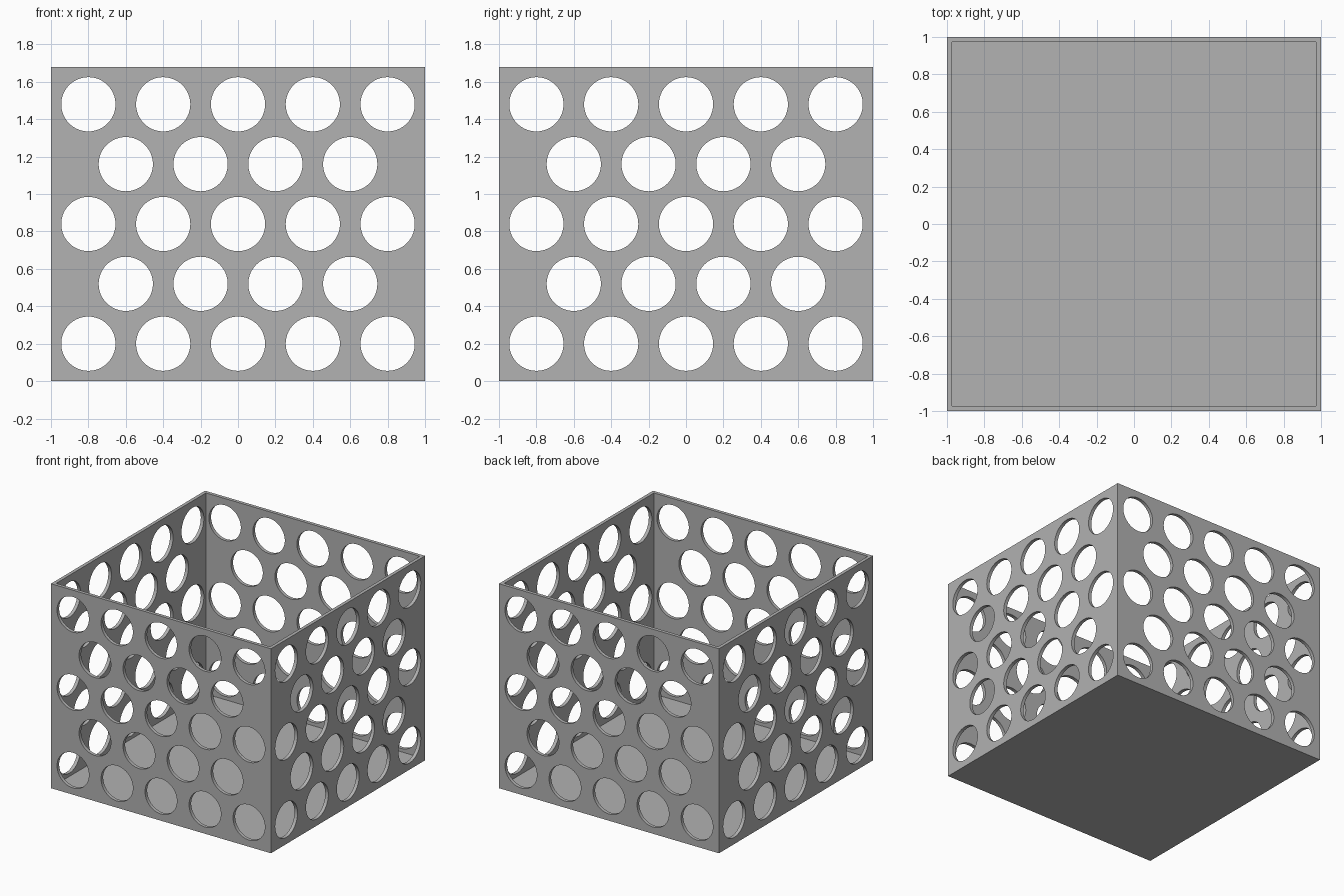
import bpy, bmesh, math
from mathutils import Matrix, Vector

if "Cube" in bpy.data.objects:
    bpy.data.objects.remove(bpy.data.objects["Cube"], do_unlink=True)

HEIGHT, WALL, RADIUS = 1.68, 0.028, 0.145
PITCH_X, PITCH_Z, FIRST_Z = 0.4, 0.32, 0.2

grey = bpy.data.materials.new("plain grey")
grey.use_nodes = True
grey.diffuse_color = (0.445, 0.445, 0.445, 1)
grey.node_tree.nodes["Principled BSDF"].inputs["Base Color"].default_value = grey.diffuse_color


def make_object(name, bm):
    mesh = bpy.data.meshes.new(name)
    bm.normal_update()
    bm.to_mesh(mesh)
    bm.free()
    mesh.materials.append(grey)
    obj = bpy.data.objects.new(name, mesh)
    bpy.context.collection.objects.link(obj)
    return obj


# Open box: a block whose top is inset and pushed down to the floor
bm = bmesh.new()
bmesh.ops.create_cube(bm, size=2)
for v in bm.verts:
    v.co.z = HEIGHT if v.co.z > 0 else 0
bm.normal_update()
top = max(bm.faces, key=lambda f: f.calc_center_median().z)
bmesh.ops.inset_region(bm, faces=[top], thickness=WALL, use_even_offset=True)
floor = bmesh.ops.extrude_discrete_faces(bm, faces=[top])["faces"][0]
bmesh.ops.translate(bm, verts=floor.verts, vec=Vector((0, 0, WALL - HEIGHT)))
basket = make_object("basket", bm)


# Staggered rods that punch the holes through two opposite walls
def hole_cutter(name, turn):
    bm = bmesh.new()
    for row in range(5):
        count = 5 - row % 2
        for i in range(count):
            x = (i - (count - 1) / 2) * PITCH_X
            z = FIRST_Z + row * PITCH_Z
            place = (Matrix.Rotation(turn, 4, 'Z') @ Matrix.Translation((x, 0, z))
                     @ Matrix.Rotation(math.pi / 2, 4, 'X'))
            bmesh.ops.create_cone(bm, cap_ends=True, segments=64, radius1=RADIUS,
                                  radius2=RADIUS, depth=3, matrix=place)
    cutter = make_object(name, bm)
    cutter.hide_render = True
    return cutter


cutters = [hole_cutter("front_back_cutter", 0), hole_cutter("side_cutter", math.pi / 2)]
for cutter in cutters:
    mod = basket.modifiers.new(cutter.name, 'BOOLEAN')
    mod.operation, mod.solver, mod.object = 'DIFFERENCE', 'EXACT', cutter

# Bake the holes in and drop the cutters
bpy.context.view_layer.update()
result = bpy.data.meshes.new_from_object(
    basket.evaluated_get(bpy.context.evaluated_depsgraph_get()))
basket.modifiers.clear()
basket.data = result
result.name = "basket"
result.materials.clear()
result.materials.append(grey)
for poly in result.polygons:
    poly.material_index = 0
for cutter in cutters:
    bpy.data.objects.remove(cutter, do_unlink=True)

# Smooth hole rims, sharp edges
bpy.ops.object.select_all(action='DESELECT')
basket.select_set(True)
bpy.context.view_layer.objects.active = basket
bpy.ops.object.shade_smooth_by_angle(angle=math.radians(30))
